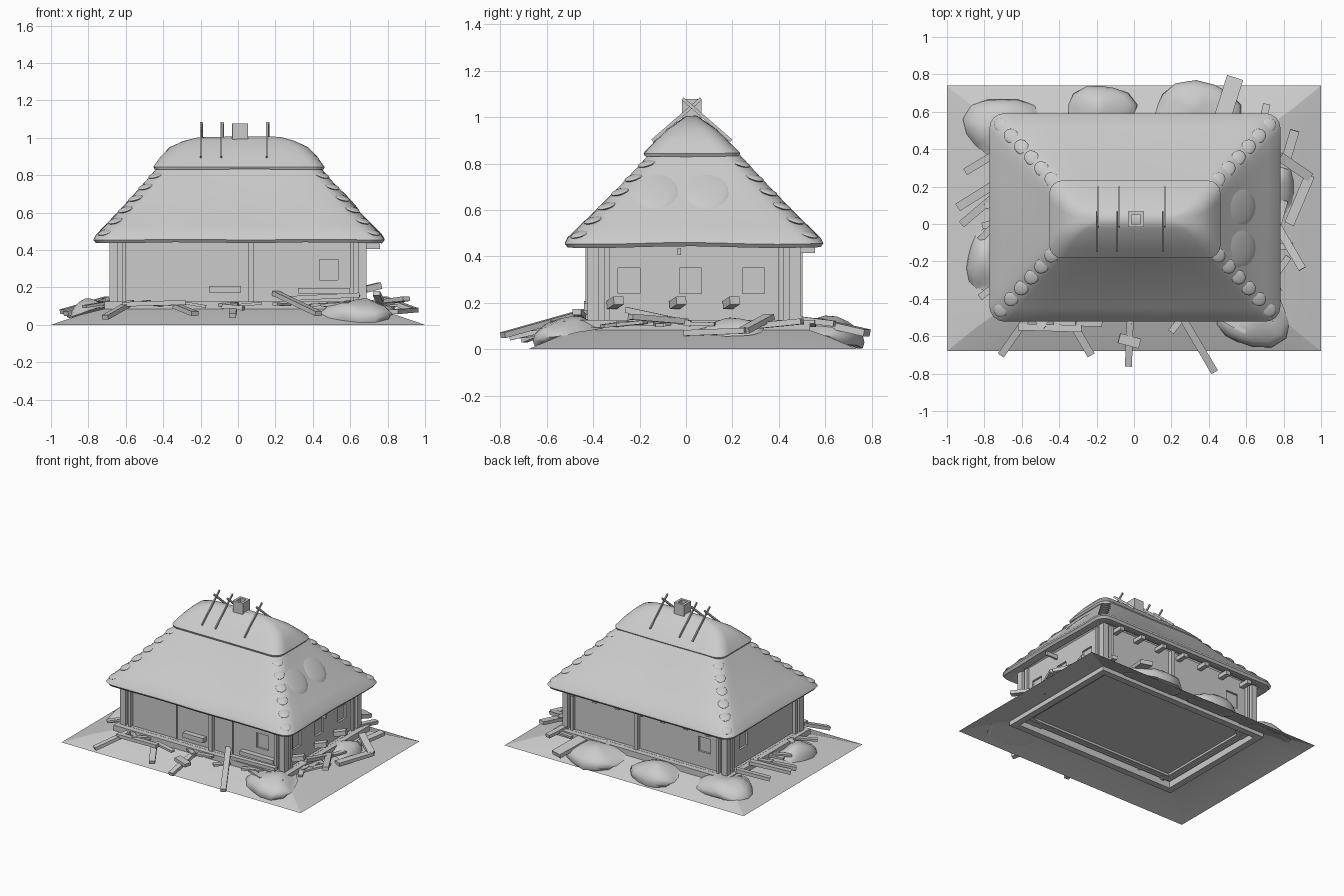
import bpy, bmesh, math, random
from mathutils import Vector, Matrix

random.seed(4)
if "Cube" in bpy.data.objects:
    bpy.data.objects.remove(bpy.data.objects["Cube"])

MID_Y = 0.035


def finish(name, bm, smooth=None):
    bmesh.ops.recalc_face_normals(bm, faces=bm.faces)
    mesh = bpy.data.meshes.new(name)
    bm.to_mesh(mesh)
    bm.free()
    obj = bpy.data.objects.new(name, mesh)
    bpy.context.collection.objects.link(obj)
    if smooth:
        bpy.ops.object.select_all(action='DESELECT')
        obj.select_set(True)
        bpy.context.view_layer.objects.active = obj
        bpy.ops.object.shade_smooth_by_angle(angle=math.radians(smooth))
    return obj


def block(bm, centre, size, rot=None):
    rot = rot.to_matrix().to_4x4() if rot else Matrix()
    scale = Matrix.Diagonal((*size, 1))
    bmesh.ops.create_cube(bm, size=1, matrix=Matrix.Translation(centre) @ rot @ scale)


def beam(bm, a, b, width, thick):
    a, b = Vector(a), Vector(b)
    rot = (b - a).to_track_quat('X', 'Z')
    block(bm, (a + b) / 2, ((b - a).length, width, thick), rot)


def ring(centre, hx, hy, radius, z):
    """Rounded rectangle with points along its straight sides."""
    corners = []
    for i, (sx, sy) in enumerate(((1, 1), (-1, 1), (-1, -1), (1, -1))):
        cx, cy = sx * (hx - radius), sy * (hy - radius)
        angles = [math.pi / 2 * (i + k / 4) for k in range(5)]
        corners.append([Vector((centre[0] + cx + radius * math.cos(a),
                                centre[1] + cy + radius * math.sin(a), z)) for a in angles])
    points = []
    for i, arc in enumerate(corners):
        nxt = corners[(i + 1) % 4][0]
        points += arc + [arc[-1].lerp(nxt, k / 8) for k in range(1, 8)]
    return points


def loft(bm, rings, closed_loop=False, cap=False):
    rows = [[bm.verts.new(p) for p in r] for r in rings]
    pairs = list(zip(rows, rows[1:]))
    if closed_loop:
        pairs.append((rows[-1], rows[0]))
    for low, high in pairs:
        for i in range(len(low)):
            j = (i + 1) % len(low)
            bm.faces.new((low[i], low[j], high[j], high[i]))
    if cap:
        bm.faces.new(rows[-1])


def thatch(name, centre, profile, wave, cap):
    bm = bmesh.new()
    loft(bm, [ring(centre, *step) for step in profile], cap=cap)
    for v in bm.verts:
        v.co.z += wave * math.sin(9 * v.co.x + 1) * math.cos(8 * v.co.y)
    return finish(name, bm, 45)


def squashed_ball(bm, spot, along, out, size, tilt):
    """Flattened ball lying on a slope, its lower end lifted by the tilt."""
    across = out.cross(along)
    turn = Matrix((along, across, out)).transposed().to_4x4()
    shape = turn @ Matrix.Rotation(tilt, 4, 'Y') @ Matrix.Diagonal((*size, 1))
    bmesh.ops.create_uvsphere(bm, u_segments=16, v_segments=8, radius=1,
                              matrix=Matrix.Translation(spot) @ shape)


def earth_height(x, y):
    edge = min(1 - abs(x), 0.71 - abs(y - 0.03))
    return min(max(edge, 0) * 0.36, 0.09)


# Sloping earth around the open plinth
bm = bmesh.new()
loft(bm, [ring((0, 0.03), 1, 0.71, 0.001, 0),
          ring((0, 0.03), 0.84, 0.58, 0.001, 0.055),
          ring((0, 0.03), 0.7, 0.48, 0.001, 0.09)])
finish("ground", bm, 60)


# Square frames: plinth and walls
def frame(name, hx, hy, thick, bottom, top):
    bm = bmesh.new()
    outline = [(hx, hy, bottom), (hx, hy, top),
               (hx - thick, hy - thick, top), (hx - thick, hy - thick, bottom)]
    loft(bm, [ring((0.005, MID_Y), x, y, 0.002, z) for x, y, z in outline], closed_loop=True)
    return finish(name, bm)


frame("plinth", 0.72, 0.5, 0.05, 0.05, 0.125)
walls = frame("walls", 0.66, 0.435, 0.03, 0.09, 0.47)

# Floor with bearers beneath it
bm = bmesh.new()
block(bm, (0.005, MID_Y, 0.12), (1.36, 0.92, 0.012))
finish("floor", bm)
bm = bmesh.new()
for side in (-1, 1):
    block(bm, (0.005, MID_Y + side * 0.4, 0.108), (1.26, 0.02, 0.02))
    block(bm, (0.005 + side * 0.62, MID_Y, 0.108), (0.02, 0.8, 0.02))
finish("floor_bearers", bm)

# Window recesses
bm = bmesh.new()
for x, side in ((0.485, -1), (-0.485, 1)):
    block(bm, (x, MID_Y + side * 0.435, 0.295), (0.1, 0.03, 0.11))
for y in (-0.245, 0.02, 0.29):
    block(bm, (0.665, y, 0.295), (0.03, 0.095, 0.11))
block(bm, (-0.655, 0.25, 0.295), (0.03, 0.095, 0.11))
cutter = finish("window_cutter", bm)
cutter.hide_render = True
cutter.hide_viewport = True
cut = walls.modifiers.new("windows", 'BOOLEAN')
cut.object = cutter
cut.solver = 'EXACT'

# Posts, door trim and wall boards
bm = bmesh.new()
for sx in (-1, 1):
    for sy in (-1, 1):
        block(bm, (sx * 0.665, MID_Y + sy * 0.435, 0.28), (0.045, 0.05, 0.36))
        block(bm, (sx * 0.61, MID_Y + sy * 0.445, 0.28), (0.02, 0.03, 0.36))
        block(bm, (sx * 0.672, MID_Y + sy * 0.375, 0.28), (0.025, 0.025, 0.36))
for sy in (-1, 1):
    block(bm, (0.07, MID_Y + sy * 0.445, 0.28), (0.03, 0.045, 0.36))
finish("wall_posts", bm)

bm = bmesh.new()
for x in (-0.23, 0.24):
    block(bm, (x, -0.402, 0.28), (0.008, 0.012, 0.34))
block(bm, (-0.07, -0.42, 0.19), (0.17, 0.04, 0.035))
block(bm, (0.46, -0.42, 0.182), (0.28, 0.04, 0.03))
finish("front_boards", bm)

# Joist ends below the eaves
bm = bmesh.new()
for i in range(7):
    block(bm, (-0.57 + i * 0.19, 0.51, 0.43), (0.035, 0.09, 0.03))
block(bm, (0.7, -0.03, 0.42), (0.12, 0.015, 0.03))
finish("joist_ends", bm)

# Thatched roof, from inner lining round the eave and up the slope
roof_steps = [(0.4, 0.15, 0.03, 0.83), (0.67, 0.44, 0.04, 0.475), (0.73, 0.51, 0.06, 0.443),
              (0.765, 0.545, 0.07, 0.44), (0.778, 0.557, 0.08, 0.456), (0.765, 0.545, 0.09, 0.48)]
for k in range(1, 7):
    t = k / 6
    roof_steps.append((0.765 - 0.335 * t, 0.545 - 0.36 * t, 0.09 - 0.02 * t,
                       0.48 + 0.37 * t - 0.01 * math.sin(math.pi * t)))
thatch("thatched_roof", (0.005, MID_Y), roof_steps, 0.004, False)

cap_steps = [(0.42, 0.17, 0.05, 0.845), (0.45, 0.203, 0.06, 0.832), (0.458, 0.208, 0.07, 0.845),
             (0.42, 0.155, 0.07, 0.9), (0.37, 0.1, 0.06, 0.952),
             (0.3, 0.05, 0.04, 0.985), (0.22, 0.02, 0.018, 1.005)]
thatch("ridge_thatch", (0.005, 0.025), cap_steps, 0.003, True)

# Overlapping straw tufts down each hip, barely lifting from the slope
bm = bmesh.new()
for sx in (-1, 1):
    for sy in (-1, 1):
        low = Vector((0.005 + sx * 0.738, MID_Y + sy * 0.518, 0.48))
        high = Vector((0.005 + sx * 0.41, MID_Y + sy * 0.165, 0.85))
        along = (high - low).normalized()
        out = along.cross(Vector((0, 0, 1))).normalized().cross(along)
        for k in range(6):
            spot = low.lerp(high, 0.06 + k * 0.165) - out * 0.009
            squashed_ball(bm, spot, along, out, (0.045, 0.038, 0.011), 0.3)
finish("hip_tufts", bm, 50)

# Repair patches bulging on the side slope
bm = bmesh.new()
along = Vector((-0.67, 0, 0.74)).normalized()
out = Vector((0.74, 0, 0.67)).normalized()
for y in (-0.13, 0.09):
    squashed_ball(bm, (0.56, y, 0.69), along, out, (0.13, 0.11, 0.016), 0.05)
finish("thatch_patches", bm, 50)

# Square chimney with a hollow top
bm = bmesh.new()
stack = [(0.042, 0.84), (0.042, 1.078), (0.024, 1.078), (0.024, 0.98)]
loft(bm, [ring((0.011, 0.025), h, h, 0.002, z) for h, z in stack], cap=True)
finish("chimney", bm)

# Crossed poles lying over the ridge
bm = bmesh.new()
for x in (-0.195, -0.085, 0.16):
    for side in (-1, 1):
        shift = x + side * 0.005
        beam(bm, (shift, 0.025 + side * 0.17, 0.898), (shift, 0.025 - side * 0.04, 1.08), 0.008, 0.014)
finish("ridge_poles", bm)

# Low mounds resting on the slope
mounds = [(-0.7, 0.52, 0.2, 0.17), (-0.18, 0.6, 0.18, 0.15), (0.33, 0.6, 0.24, 0.16),
          (-0.79, -0.2, 0.11, 0.16), (0.64, -0.5, 0.2, 0.16), (0.76, 0.2, 0.1, 0.14)]
for i, (x, y, rx, ry) in enumerate(mounds):
    bm = bmesh.new()
    bmesh.ops.create_uvsphere(bm, u_segments=14, v_segments=10, radius=1)
    for v in bm.verts:
        a = math.atan2(v.co.y, v.co.x)
        swell = 1 + 0.08 * math.sin(3 * a + i) + 0.06 * math.cos(2 * a - i)
        px, py = x + v.co.x * rx * swell, y + v.co.y * ry * swell
        height = 0.04 + v.co.z * 0.095 + 0.012 * math.sin(25 * px) * math.cos(20 * py)
        v.co = (px, py, max(height, earth_height(px, py) + 0.003))
    finish(f"mound_{i + 1}", bm, 60)

# Larger fallen planks: start x, y, z then end x, y, z
planks = [(0.2, -0.4, 0.17, 0.43, -0.79, 0.06), (-0.02, -0.5, 0.11, -0.03, -0.76, 0.05),
          (-0.33, -0.53, 0.1, -0.23, -0.7, 0.06), (-0.57, -0.5, 0.12, -0.71, -0.7, 0.04),
          (-0.62, -0.55, 0.11, -0.28, -0.56, 0.12), (0.76, 0.0, 0.12, 0.9, -0.24, 0.14),
          (0.83, 0.0, 0.07, 0.94, 0.26, 0.08), (0.94, 0.25, 0.08, 0.78, 0.36, 0.14),
          (0.8, 0.3, 0.1, 0.86, 0.5, 0.12), (0.67, 0.48, 0.13, 0.71, 0.64, 0.11),
          (-0.94, 0.09, 0.07, -0.7, 0.24, 0.14), (-0.92, 0.0, 0.06, -0.72, 0.17, 0.13),
          (0.74, -0.26, 0.17, 0.77, 0.02, 0.11), (0.25, -0.45, 0.14, 0.65, -0.47, 0.16),
          (-0.9, 0.28, 0.08, -0.7, 0.4, 0.14), (-0.08, -0.61, 0.1, 0.03, -0.64, 0.09)]
bm = bmesh.new()
for p in planks:
    beam(bm, p[:3], p[3:], random.uniform(0.035, 0.055), 0.025)
beam(bm, (0.47, 0.56, 0.12), (0.54, 0.78, 0.07), 0.09, 0.03)
for y in (-0.31, -0.04, 0.19):
    beam(bm, (0.68, y - 0.01, 0.19), (0.76, y + 0.02, 0.21), 0.045, 0.035)
finish("fallen_planks", bm)

# Small boards scattered along the foot of the walls
bm = bmesh.new()
for i in range(26):
    if i % 2:
        spot = Vector((random.uniform(-0.65, 0.65), random.choice((-0.53, -0.48, 0.54)), 0.11))
    else:
        spot = Vector((random.choice((-1, 1)) * random.uniform(0.7, 0.8), random.uniform(-0.42, 0.5), 0.11))
    turn = random.uniform(0, math.pi)
    half = random.uniform(0.05, 0.1)
    reach = Vector((math.cos(turn) * half, math.sin(turn) * half, random.uniform(-0.015, 0.015)))
    beam(bm, spot - reach, spot + reach, 0.035, 0.015)
finish("scattered_boards", bm)
